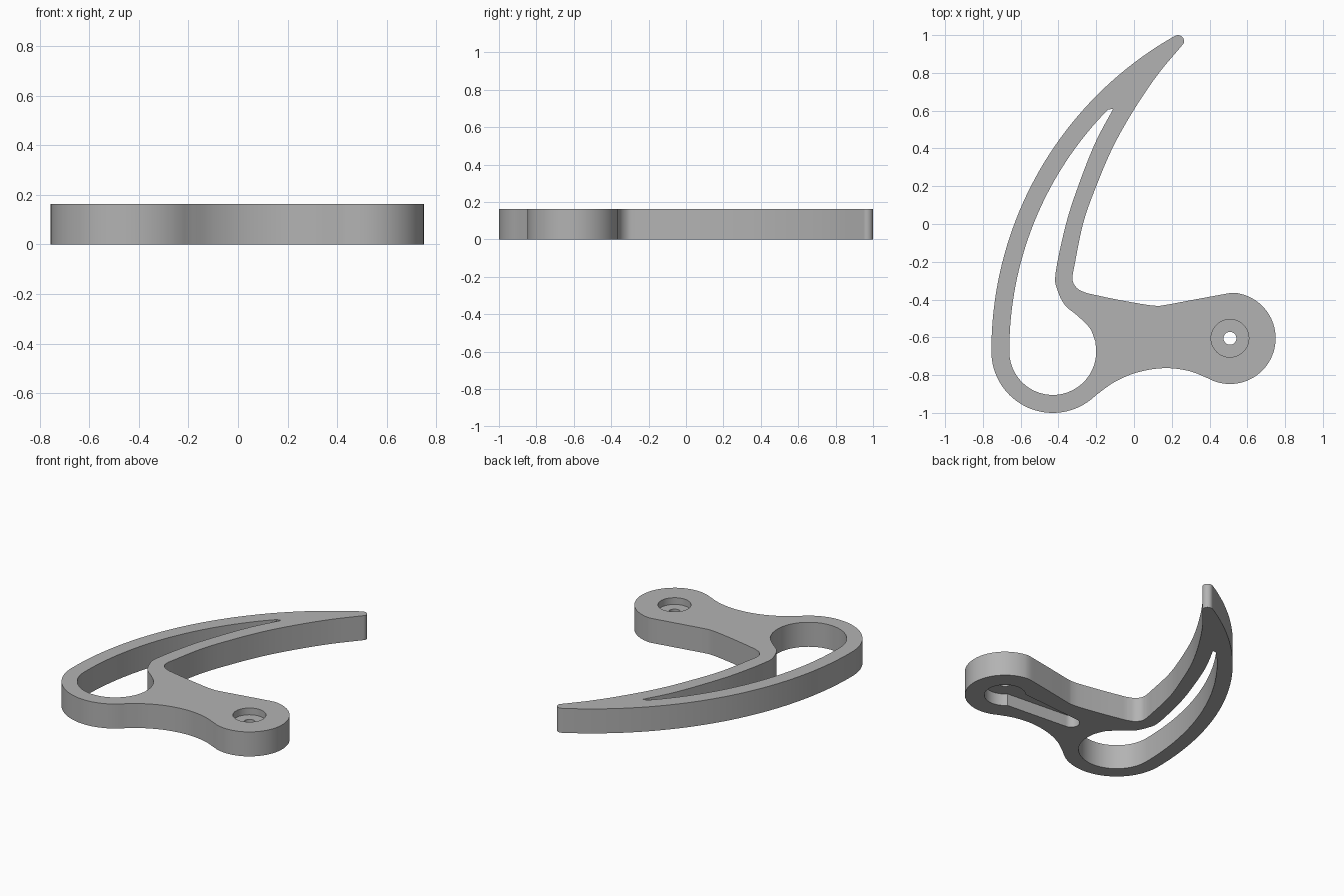
import bpy, bmesh, math
from mathutils import Vector

if "Cube" in bpy.data.objects:
    bpy.data.objects.remove(bpy.data.objects["Cube"])

H = 0.163
BULB = (0.508, -0.605)
RING = (-0.43, -0.675)
SWEEP = (1.159, -0.67)          # centre of the long blade arc


def arc(c, r, a0, a1, n):
    """Points on an arc, angles in degrees."""
    return [(c[0] + r * math.cos(math.radians(a0 + (a1 - a0) * i / n)),
             c[1] + r * math.sin(math.radians(a0 + (a1 - a0) * i / n))) for i in range(n + 1)]


def spline(pts, n=6):
    """Catmull-Rom curve through the points."""
    p = [Vector(q) for q in pts]
    p = [2 * p[0] - p[1]] + p + [2 * p[-1] - p[-2]]
    out = []
    for a, b, c, d in zip(p, p[1:], p[2:], p[3:]):
        for i in range(n):
            t = i / n
            out.append(tuple(0.5 * (2 * b + (c - a) * t + (2 * a - 5 * b + 4 * c - d) * t * t
                                    + (3 * b - a - 3 * c + d) * t ** 3)))
    return out + [tuple(p[-2])]


def prism(name, pts, z0, z1):
    """Extrude a closed outline between two heights."""
    clean = []
    for q in pts:
        if not clean or (Vector(q) - Vector(clean[-1])).length > 0.002:
            clean.append(q)
    if (Vector(clean[0]) - Vector(clean[-1])).length < 0.002:
        clean.pop()
    bm = bmesh.new()
    face = bm.faces.new([bm.verts.new((x, y, z0)) for x, y in clean])
    ext = bmesh.ops.extrude_face_region(bm, geom=[face])
    top = [v for v in ext["geom"] if isinstance(v, bmesh.types.BMVert)]
    bmesh.ops.translate(bm, verts=top, vec=(0, 0, z1 - z0))
    bmesh.ops.recalc_face_normals(bm, faces=bm.faces)
    me = bpy.data.meshes.new(name)
    bm.to_mesh(me)
    bm.free()
    ob = bpy.data.objects.new(name, me)
    bpy.context.collection.objects.link(ob)
    return ob


# Outer outline: blade back, ring, waist, round end, fillet, blade inside, tip
outline = arc(SWEEP, 1.914, 119.6, 180, 40)
outline += arc(RING, 0.325, 180, 312, 32)
outline += spline([(-0.2, -0.905), (-0.1, -0.835), (0.02, -0.785), (0.16, -0.763),
                   (0.29, -0.778), (0.4, -0.82)])
outline += arc(BULB, 0.242, 248, 445, 44)
outline += spline([(0.5, -0.367), (0.32, -0.4), (0.17, -0.428), (0.12, -0.433),
                   (0.05, -0.425), (-0.1, -0.398), (-0.25, -0.366)])
outline += spline([(-0.25, -0.366), (-0.295, -0.345), (-0.322, -0.31), (-0.325, -0.27)])
outline += spline([(-0.325, -0.27), (-0.27, 0.0), (-0.2, 0.2), (-0.11, 0.41), (0.0, 0.605),
                   (0.125, 0.79), (0.258, 0.95)])
outline += arc((0.233, 0.968), 0.032, -35, 110, 12)
plate = prism("hooked_plate", outline, 0, H)

# Teardrop opening between the two blade arms
slot = arc(SWEEP, 1.819, 135.5, 180, 36)
slot += arc(RING, 0.23, 180, 370, 44)
slot += spline([(-0.205, -0.62), (-0.235, -0.55), (-0.3, -0.485), (-0.365, -0.43), (-0.405, -0.35),
                (-0.415, -0.26), (-0.36, 0.0), (-0.292, 0.21), (-0.205, 0.43), (-0.11, 0.61)])

# Lever-shaped pocket underneath: round hub with a tapered arm
c = BULB
lever = arc(c, 0.125, -137, 137, 36)
lever += arc((c[0] - 0.52, c[1]), 0.052, 90, 270, 14)

cutters = [
    prism("slot_cutter", slot, -0.1, H + 0.1),
    prism("screw_hole_cutter", arc(c, 0.034, 0, 360, 32), -0.1, H + 0.1),
    prism("counterbore_cutter", arc(c, 0.1, 0, 360, 48), H - 0.045, H + 0.1),
    prism("lever_pocket_cutter", lever, -0.1, 0.08),
]
bpy.context.view_layer.objects.active = plate
plate.select_set(True)
for cutter in cutters:
    mod = plate.modifiers.new("cut", "BOOLEAN")
    mod.operation = "DIFFERENCE"
    mod.solver = "EXACT"
    mod.object = cutter
    bpy.ops.object.modifier_apply(modifier=mod.name)
    bpy.data.objects.remove(cutter)

# Single grey plastic
grey = bpy.data.materials.new("grey_plastic")
grey.diffuse_color = (0.45, 0.45, 0.45, 1)
grey.use_nodes = True
grey.node_tree.nodes["Principled BSDF"].inputs["Base Color"].default_value = grey.diffuse_color
plate.data.materials.clear()
plate.data.materials.append(grey)
bpy.ops.object.shade_smooth_by_angle(angle=math.radians(30))
